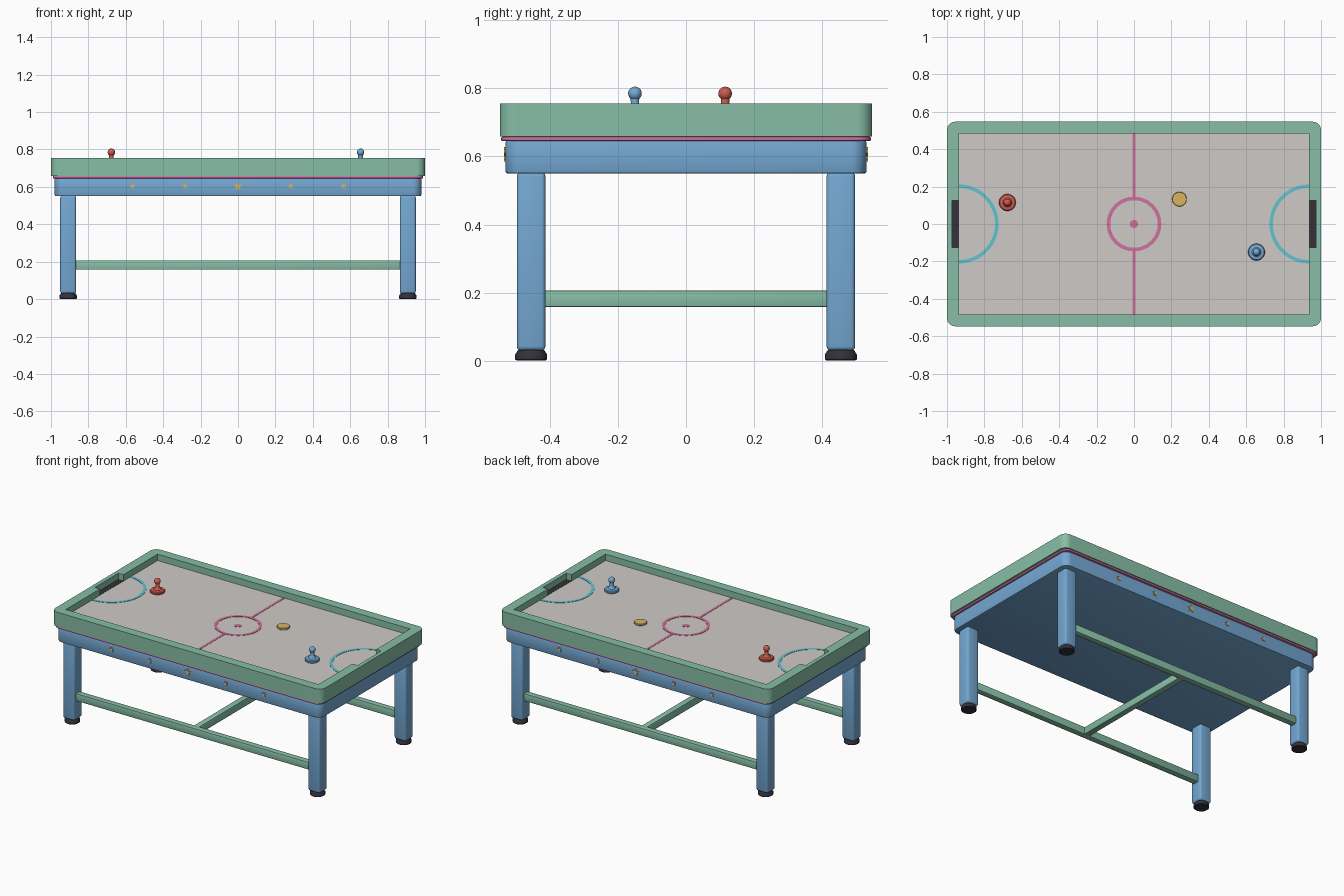
import bpy, bmesh, math
from math import pi, cos, sin

if "Cube" in bpy.data.objects:
    bpy.data.objects.remove(bpy.data.objects["Cube"])


def mat(name, rgb):
    m = bpy.data.materials.new(name)
    lin = [((c / 255 + 0.055) / 1.055) ** 2.4 for c in rgb]
    m.diffuse_color = (*lin, 1)
    m.use_nodes = True
    m.node_tree.nodes["Principled BSDF"].inputs["Base Color"].default_value = m.diffuse_color
    return m


GREEN = mat("sage green", (135, 190, 166))
BLUE = mat("soft blue", (116, 168, 211))
PINK = mat("pink", (208, 112, 158))
CYAN = mat("cyan", (98, 196, 206))
GOLD = mat("gold", (216, 180, 96))
RED = mat("red", (206, 92, 80))
DARK = mat("charcoal", (50, 50, 58))
FIELD = mat("pale grey", (207, 202, 199))


def finish(name, bm, material, bevel=0, segs=2):
    bmesh.ops.recalc_face_normals(bm, faces=bm.faces)
    me = bpy.data.meshes.new(name)
    bm.to_mesh(me)
    bm.free()
    ob = bpy.data.objects.new(name, me)
    bpy.context.collection.objects.link(ob)
    me.materials.append(material)
    bpy.context.view_layer.objects.active = ob
    for o in bpy.context.selected_objects:
        o.select_set(False)
    ob.select_set(True)
    if bevel:
        b = ob.modifiers.new("bevel", 'BEVEL')
        b.width, b.segments, b.limit_method = bevel, segs, 'ANGLE'
        b.angle_limit = math.radians(40)
        bpy.ops.object.modifier_apply(modifier="bevel")
    bpy.ops.object.shade_smooth_by_angle(angle=math.radians(35))
    return ob


def slab(name, loops, z0, z1, material, bevel=0):
    """Extrude an outline (plus optional hole outlines) between two heights."""
    bm = bmesh.new()
    ends = ([], [])
    rings = []
    for pts in loops:
        lo, hi = ([bm.verts.new((x, y, z)) for x, y in pts] for z in (z0, z1))
        rings.append((lo, hi))
        n = len(pts)
        for i in range(n):
            j = (i + 1) % n
            bm.faces.new((lo[i], lo[j], hi[j], hi[i]))
            ends[0].append(bm.edges.get((lo[i], lo[j])))
            ends[1].append(bm.edges.get((hi[i], hi[j])))
    for k in (0, 1):
        if len(loops) == 1:
            bm.faces.new(rings[0][k])
        else:
            bmesh.ops.triangle_fill(bm, edges=ends[k], use_beauty=True)
    return finish(name, bm, material, bevel)


def round_rect(hx, hy, r, n=8):
    pts = []
    for q, (sx, sy) in enumerate([(1, 1), (-1, 1), (-1, -1), (1, -1)]):
        for i in range(n + 1):
            a = (q + i / n) * pi / 2
            pts.append((sx * (hx - r) + r * cos(a), sy * (hy - r) + r * sin(a)))
    return pts


def rect(x0, x1, y0, y1):
    return [(x0, y0), (x1, y0), (x1, y1), (x0, y1)]


def arc(cx, r, a0, a1, n, end=True):
    return [(cx + r * cos(a0 + (a1 - a0) * i / n), r * sin(a0 + (a1 - a0) * i / n))
            for i in range(n + (1 if end else 0))]


def box(name, c, s, material, bevel, segs=2):
    bm = bmesh.new()
    bmesh.ops.create_cube(bm, size=1)
    for v in bm.verts:
        v.co = [c[i] + v.co[i] * s[i] for i in range(3)]
    return finish(name, bm, material, bevel, segs)


def lathe(name, profile, loc, material, n=32):
    bm = bmesh.new()
    rings = [[bm.verts.new((loc[0] + r * cos(2 * pi * i / n), loc[1] + r * sin(2 * pi * i / n), loc[2] + z))
              for i in range(n)] for r, z in profile]
    for a, b in zip(rings, rings[1:]):
        for i in range(n):
            j = (i + 1) % n
            bm.faces.new((a[i], a[j], b[j], b[i]))
    bm.faces.new(rings[0])
    bm.faces.new(rings[-1])
    return finish(name, bm, material)


# table body
slab("apron", [round_rect(0.98, 0.53, 0.045)], 0.55, 0.648, BLUE, 0.006)
slab("trim_band", [round_rect(0.99, 0.543, 0.045)], 0.645, 0.658, PINK, 0.004)
IX, IY, GX, GY, FZ = 0.935, 0.485, 0.973, 0.125, 0.712
inner = [(-IX, -IY), (IX, -IY), (IX, -GY), (GX, -GY), (GX, GY), (IX, GY),
         (IX, IY), (-IX, IY), (-IX, GY), (-GX, GY), (-GX, -GY), (-IX, -GY)]
slab("rail_frame", [round_rect(1.0, 0.547, 0.045), inner], 0.658, 0.755, GREEN)
slab("playfield", [rect(-IX, IX, -IY, IY)], 0.656, FZ, FIELD)

# goals and goal arcs
for s, side in ((-1, "left"), (1, "right")):
    slab(side + "_goal_slot", [rect(*sorted((s * IX, s * GX)), -GY, GY)], 0.657, FZ + 0.001, DARK)
    a0 = pi / 2 if s > 0 else -pi / 2
    slab(side + "_goal_arc", [arc(s * IX, 0.211, a0, a0 + pi, 40) + arc(s * IX, 0.192, a0 + pi, a0, 40)],
         FZ - 0.001, FZ + 0.002, CYAN)
    # centre line half
    slab("centre_line_" + side, [rect(-0.008, 0.008, *sorted((s * 0.138, s * IY)))], FZ - 0.001, FZ + 0.0015, PINK)

# centre circle and spot
slab("centre_circle", [arc(0, 0.146, 0, 2 * pi, 64, False), arc(0, 0.127, 0, 2 * pi, 64, False)],
     FZ - 0.001, FZ + 0.002, PINK)
slab("centre_spot", [arc(0, 0.022, 0, 2 * pi, 32, False)], FZ - 0.001, FZ + 0.002, PINK)

# legs, feet and long stretchers
LX, LY = 0.908, 0.455
for sy, fb in ((-1, "front"), (1, "back")):
    for sx, lr in ((-1, "left"), (1, "right")):
        box(f"{fb}_{lr}_leg", (sx * LX, sy * LY, 0.292), (0.086, 0.084, 0.524), BLUE, 0.012, 3)
        lathe(f"{fb}_{lr}_foot", [(0.042, 0), (0.047, 0.004), (0.047, 0.018), (0.038, 0.032)],
              (sx * LX, sy * LY, 0), DARK)
    box(f"{fb}_stretcher", (0, sy * LY, 0.182), (1.75, 0.04, 0.05), GREEN, 0.004)
box("cross_stretcher", (0, 0, 0.182), (0.04, 0.89, 0.049), GREEN, 0.004)

# star studs on both long sides
for sy, fb in ((-1, "front"), (1, "back")):
    for k in range(-2, 3):
        R = 0.024 if k == 0 else 0.017
        bm = bmesh.new()
        rings = []
        for y in (0.528, 0.535):
            rings.append([bm.verts.new((k * 0.282 + (R if i % 2 == 0 else R * 0.48) * sin(i * pi / 5), sy * y,
                                        0.604 + (R if i % 2 == 0 else R * 0.48) * cos(i * pi / 5)))
                          for i in range(10)])
        for i in range(10):
            j = (i + 1) % 10
            bm.faces.new((rings[0][i], rings[0][j], rings[1][j], rings[1][i]))
        for ring in rings:
            bm.faces.new(ring)
        finish(f"{fb}_star_{k + 3}", bm, GOLD)

# mallets and puck
knob = [(0.02 * cos(a), 0.073 + 0.02 * sin(a)) for a in [math.radians(d) for d in range(-50, 90, 15)]]
mallet = [(0.043, 0), (0.045, 0.003), (0.045, 0.012), (0.041, 0.017), (0.024, 0.02), (0.016, 0.028),
          (0.012, 0.045)] + knob + [(0.001, 0.093)]
lathe("red_mallet", mallet, (-0.677, 0.115, FZ), RED)
lathe("blue_mallet", mallet, (0.655, -0.15, FZ), BLUE)
lathe("puck", [(0.037, 0), (0.039, 0.002), (0.039, 0.011), (0.037, 0.013)], (0.243, 0.133, FZ + 0.001), GOLD)
